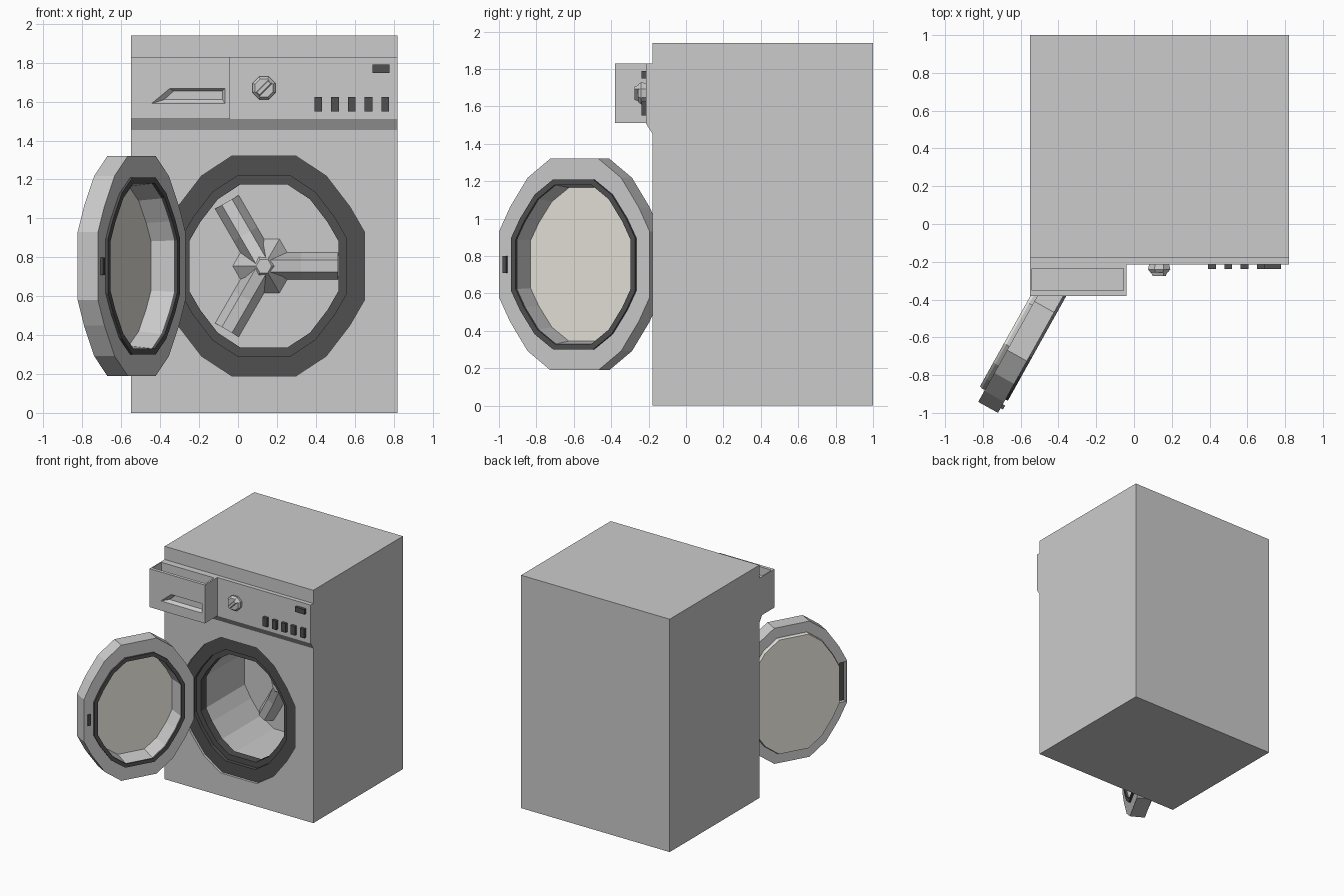
import bpy, bmesh, math
from mathutils import Vector

if "Cube" in bpy.data.objects:
    bpy.data.objects.remove(bpy.data.objects["Cube"])


def material(name, col):
    m = bpy.data.materials.new(name)
    m.diffuse_color = (*col, 1)
    m.use_nodes = True
    m.node_tree.nodes["Principled BSDF"].inputs["Base Color"].default_value = m.diffuse_color
    return m


DARK = material("dark_rubber", (0.08, 0.08, 0.08))
GLASS = material("pale_glass", (0.78, 0.76, 0.69))


def loft(name, rings, mat=None, loop=False):
    """Skin equal-length point rings; cap the ends, or join last ring to first."""
    bm = bmesh.new()
    rows = [[bm.verts.new(p) for p in r] for r in rings]
    n = len(rows[0])
    pairs = list(zip(rows, rows[1:])) + ([(rows[-1], rows[0])] if loop else [])
    for a, b in pairs:
        for i in range(n):
            j = (i + 1) % n
            bm.faces.new((a[i], a[j], b[j], b[i]))
    if not loop:
        bm.faces.new(rows[0])
        bm.faces.new(rows[-1])
    bmesh.ops.recalc_face_normals(bm, faces=bm.faces)
    me = bpy.data.meshes.new(name)
    bm.to_mesh(me)
    bm.free()
    ob = bpy.data.objects.new(name, me)
    bpy.context.collection.objects.link(ob)
    if mat:
        me.materials.append(mat)
    return ob


def cut(ob, cutter):
    mod = ob.modifiers.new("cut", 'BOOLEAN')
    mod.operation = 'DIFFERENCE'
    mod.solver = 'EXACT'
    mod.object = cutter
    cutter.hide_render = True
    cutter.hide_viewport = True


def rect(x0, x1, y0, y1, z):
    return [(x0, y0, z), (x1, y0, z), (x1, y1, z), (x0, y1, z)]


def box(name, x0, x1, y0, y1, z0, z1, mat=None):
    return loft(name, [rect(x0, x1, y0, y1, z0), rect(x0, x1, y0, y1, z1)], mat)


class Frame:
    """Local plane: u sideways, v up, w along the plane normal."""
    def __init__(self, origin, angle):
        self.o = Vector(origin)
        self.u = Vector((math.cos(angle), math.sin(angle), 0))
        self.n = Vector((math.sin(angle), -math.cos(angle), 0))

    def at(self, u, v, w):
        return self.o + self.u * u + Vector((0, 0, v)) + self.n * w

    def oval(self, hw, hh, w):
        return [self.at(u * hw, v * hh, w) for u, v in OVAL]

    def block(self, name, u, v, w, mat=None):
        return loft(name, [[self.at(a, b, c) for a, b in
                    ((u[0], v[0]), (u[1], v[0]), (u[1], v[1]), (u[0], v[1]))] for c in w], mat)


# Sixteen-sided rounded outline shared by the door and the opening
Q = [(1, .31), (.855, .54), (.62, .82), (.32, 1)]
HALF = Q + [(-u, v) for u, v in reversed(Q)]
OVAL = HALF + [(-u, -v) for u, v in HALF]

# Cabinet with stepped control panel
side = [(1, 0), (1, 1.94), (-.18, 1.94), (-.18, 1.83), (-.215, 1.83),
        (-.215, 1.51), (-.18, 1.455), (-.18, 0)]
cabinet = loft("cabinet", [[(x, y, z) for y, z in side] for x in (-.55, .82)])

# Opening, gasket and drum
front = Frame((.133, -.18, .755), 0)
W, H = .517, .565
ring = lambda s, w: front.oval(W * s, H * s, w)
cut(cabinet, loft("opening_cutter", [ring(1, .05), ring(1, -.7)]))
loft("door_gasket", [ring(s, w) for s, w in
     ((1, -.02), (.82, -.02), (.82, -.05), (.74, -.05), (.74, -.12), (1, -.12))], DARK, True)
loft("drum", [ring(s, w) for s, w in
     ((.76, -.64), (.76, -.12), (.8, -.12), (.8, -.67))])

# Three ribs and hub on the drum back
for i in range(3):
    t = i * math.tau / 3
    c, s = math.cos(t), math.sin(t)
    rings = []
    for r, base, top, rise in ((.03, .07, .03, .13), (.19, .07, .03, .09), (.38, .07, .03, .07)):
        rings.append([front.at(r * c - q * s, r * s + q * c, -.64 + w)
                      for q, w in ((-base, 0), (-top, rise), (top, rise), (base, 0))])
    loft(f"drum_rib_{i + 1}", rings)


def disc(r, w, n, fr, turn=0):
    return [fr.at(r * math.cos(turn + k * math.tau / n), r * math.sin(turn + k * math.tau / n), w)
            for k in range(n)]


loft("drum_hub", [disc(.16, -.64, 6, front), disc(.04, -.5, 6, front)])

# Open door: -u points to the free edge, +w is the inner face
door = Frame((-.495, -.597, .755), math.atan2(.873, .487))
DW, DH = .4615, .565
frame = loft("door_frame", [door.oval(a, b, w) for a, b, w in
             ((DW, DH, 0), (DW, DH, -.12), (.39, .48, -.12), (.39, .48, -.138),
              (.345, .41, -.138), (.355, .425, 0))], None, True)
loft("door_glass", [door.oval(.39, .48, -.138), door.oval(.385, .475, -.152)], GLASS)
loft("door_seal", [door.oval(a, b, w) for a, b, w in
     ((.38, .455, -.005), (.38, .455, .014), (.352, .425, .014), (.352, .425, -.005))], DARK, True)
door.block("door_latch", (-.433, -.41), (-.045, .045), (-.01, .014), DARK)

# Door handle recess on the outer face
cut(frame, door.block("handle_cutter", (-.452, -.397), (-.165, .165), (-.2, -.08)))
door.block("door_handle", (-.45, -.399), (-.163, .163), (-.095, -.075), DARK)

# Detergent drawer, open at the top
outer = (-.55, -.04, -.38, -.2)
inner = (-.54, -.055, -.353, -.235)
drawer = loft("detergent_drawer", [rect(*outer, 1.51), rect(*outer, 1.83),
                                   rect(*inner, 1.83), rect(*inner, 1.55)])
grip = [[(-.46, 1.585), (-.064, 1.585), (-.064, 1.67), (-.357, 1.67)],
        [(-.38, 1.61), (-.08, 1.61), (-.08, 1.655), (-.33, 1.655)]]
cut(drawer, loft("grip_cutter", [[(x, y, z) for x, z in g] for g, y in zip(grip, (-.385, -.358))]))

# Selector knob with diagonal grip
panel = Frame((.133, -.215, 1.67), 0)
loft("knob", [disc(r, w, 8, panel, math.pi / 8) for r, w in
     ((.055, -.01), (.064, .025), (.05, .042))])
loft("knob_grip", [[panel.at((a - b) * .707, (a + b) * .707, w) for a, b in
     ((-l, -t), (l, -t), (l, t), (-l, t))] for l, t, w in ((.052, .016, .03), (.04, .009, .06))])

# Push buttons and display
for i in range(5):
    x = .413 + i * .086
    box(f"button_{i + 1}", x - .02, x + .02, -.238, -.2, 1.55, 1.625, DARK)
box("display", .692, .778, -.238, -.2, 1.748, 1.79, DARK)
